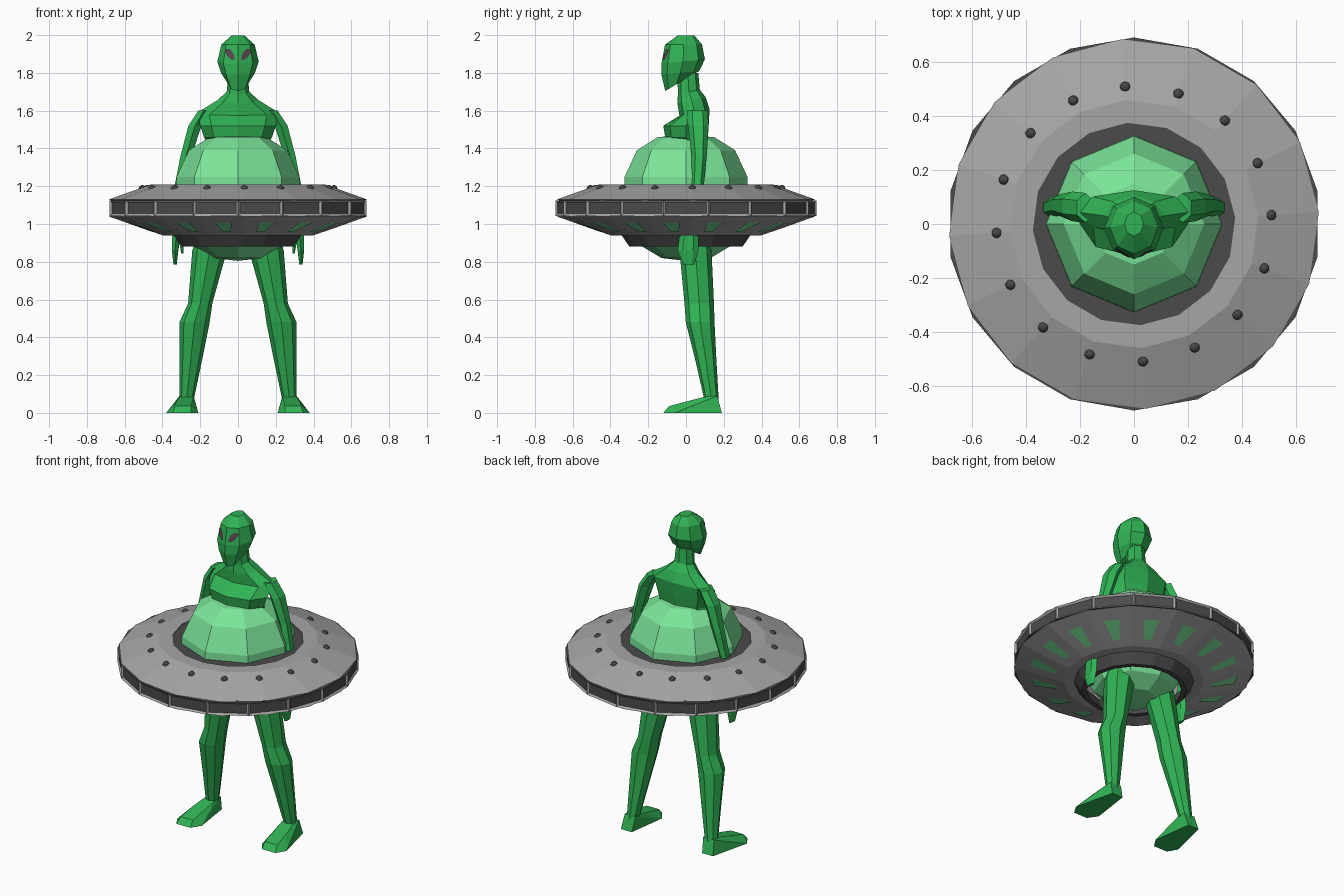
import bpy, bmesh, math
from mathutils import Vector
from mathutils.bvhtree import BVHTree

if "Cube" in bpy.data.objects:
    bpy.data.objects.remove(bpy.data.objects["Cube"])


def material(name, rgb):
    m = bpy.data.materials.new(name)
    m.diffuse_color = (*rgb, 1)
    m.use_nodes = True
    m.node_tree.nodes["Principled BSDF"].inputs["Base Color"].default_value = m.diffuse_color
    return m


SKIN = material("skin green", (0.03, 0.45, 0.09))
GLASS = material("pale green glass", (0.20, 0.78, 0.32))
METAL = material("grey metal", (0.38, 0.38, 0.38))
DARK = material("dark metal", (0.07, 0.07, 0.07))
EYE = material("eye plum", (0.10, 0.06, 0.08))


def finish(name, bm, *mats, fix=True):
    if fix:
        bmesh.ops.recalc_face_normals(bm, faces=bm.faces[:])
    me = bpy.data.meshes.new(name)
    bm.to_mesh(me)
    bm.free()
    for m in mats:
        me.materials.append(m)
    ob = bpy.data.objects.new(name, me)
    bpy.context.collection.objects.link(ob)
    return ob


def skin_rings(bm, rings, closed=False):
    """Bridge consecutive rings of vertices with quads."""
    n = len(rings[0])
    pairs = list(zip(rings, rings[1:]))
    if closed:
        pairs.append((rings[-1], rings[0]))
    faces = []
    for a, b in pairs:
        for i in range(n):
            j = (i + 1) % n
            faces.append(bm.faces.new((a[i], a[j], b[j], b[i])))
    return faces


def loft(bm, sections, n=8, side=1):
    """Sections are (x, y, z, rx, ry, tilt), tilt raises z towards the back."""
    rings = []
    for x, y, z, rx, ry, tilt in sections:
        ring = []
        for i in range(n):
            a = 2 * math.pi * i / n - math.pi / 2
            dy = ry * math.sin(a)
            ring.append(bm.verts.new((side * (x + rx * math.cos(a)), y + dy, z + tilt * dy)))
        rings.append(ring)
    skin_rings(bm, rings)
    bm.faces.new(rings[0])
    bm.faces.new(rings[-1])


def lathe(bm, profile, n, offset=0.0, closed=False):
    rings = []
    for r, z in profile:
        rings.append([bm.verts.new((r * math.cos(offset + 2 * math.pi * i / n),
                                    r * math.sin(offset + 2 * math.pi * i / n), z)) for i in range(n)])
    return skin_rings(bm, rings, closed)


# Saucer hull
TURN = math.radians(3.7)
bm = bmesh.new()
lathe(bm, [(.375, 1.19), (.375, 1.21), (.46, 1.21), (.685, 1.13), (.66, 1.12), (.66, 1.05),
           (.685, 1.04), (.40, .94), (.32, .94), (.32, 1.19)], 16, TURN, closed=True)
finish("saucer_hull", bm, METAL)

# Rim with framed recessed panels
bm = bmesh.new()
faces = lathe(bm, [(.655, 1.125), (.69, 1.125), (.69, 1.043), (.655, 1.043)], 18, math.pi / 2, closed=True)
bmesh.ops.recalc_face_normals(bm, faces=bm.faces[:])
outer = faces[18:36]
frame = bmesh.ops.inset_individual(bm, faces=outer, thickness=.016, depth=-.009)["faces"]
for f in frame:
    f.material_index = 1
finish("saucer_rim", bm, DARK, METAL, fix=False)

# Dark deck around the dome and skirt below
bm = bmesh.new()
lathe(bm, [(.376, 1.205), (.28, 1.205), (.28, 1.19), (.376, 1.19)], 16, TURN, closed=True)
finish("dome_collar", bm, DARK)
bm = bmesh.new()
lathe(bm, [(.345, .945), (.30, .88), (.27, .88), (.29, .945)], 16, TURN, closed=True)
finish("lower_skirt", bm, DARK)

# Glass bubble
bm = bmesh.new()
lathe(bm, [(.001, .805), (.13, .82), (.23, .88), (.30, 1.0), (.33, 1.13), (.325, 1.25),
           (.26, 1.39), (.15, 1.46), (.001, 1.47)], 8, math.pi / 2)
bmesh.ops.remove_doubles(bm, verts=bm.verts[:], dist=.003)
finish("glass_bubble", bm, GLASS)

# Rivet lamps on the upper hull
bm = bmesh.new()
for i in range(16):
    a = TURN + i * math.pi / 8
    made = bmesh.ops.create_icosphere(bm, subdivisions=2, radius=.02)["verts"]
    bmesh.ops.translate(bm, verts=made, vec=(.508 * math.cos(a), .508 * math.sin(a), 1.187))
finish("hull_lamps", bm, DARK)

# Window plates on the lower hull
bm = bmesh.new()
for i in range(16):
    a = TURN + (i + .5) * math.pi / 8
    out, along = Vector((math.cos(a), math.sin(a), 0)), Vector((-math.sin(a), math.cos(a), 0))
    pts = []
    for d, w in ((.45, -.02), (.45, .02), (.59, .045), (.59, -.045)):
        z = .94 + (d / math.cos(math.pi / 16) - .40) / .285 * .10 - .004
        pts.append(bm.verts.new(out * d + along * w + Vector((0, 0, z))))
    f = bm.faces.new(pts)
    f.normal_update()
    if f.normal.z > 0:
        f.normal_flip()
finish("hull_windows", bm, GLASS, fix=False)

# Torso and neck
bm = bmesh.new()
loft(bm, [(0, .05, .88, .17, .08, 0), (0, .05, 1.2, .14, .08, 0), (0, .04, 1.42, .16, .08, 0),
          (0, 0, 1.46, .18, .11, 0), (0, 0, 1.52, .20, .12, 0), (0, .045, 1.59, .215, .08, .2),
          (0, .03, 1.655, .11, .075, .2), (0, .015, 1.70, .06, .058, .2), (0, .01, 1.80, .05, .055, 0)])
finish("torso", bm, SKIN)

# Head
bm = bmesh.new()
loft(bm, [(0, -.05, 1.74, .052, .06, .6), (0, -.03, 1.80, .09, .10, .1), (0, -.015, 1.86, .11, .115, .1),
          (0, -.013, 1.95, .088, .098, 0), (0, 0, 1.997, .035, .045, 0)])
bmesh.ops.recalc_face_normals(bm, faces=bm.faces[:])
tree = BVHTree.FromBMesh(bm)
finish("head", bm, SKIN)

# Eyes laid on the face
bm = bmesh.new()
outline = ((.014, 1.872), (.030, 1.868), (.052, 1.885), (.066, 1.912), (.060, 1.927), (.040, 1.925), (.022, 1.902))
for side in (-1, 1):
    pts = []
    for x, z in outline:
        hit = tree.ray_cast(Vector((side * x, -1, z)), Vector((0, 1, 0)))[0]
        pts.append(bm.verts.new(hit + Vector((side * .002, -.005, 0))))
    f = bm.faces.new(pts)
    f.normal_update()
    if f.normal.y > 0:
        f.normal_flip()
finish("eyes", bm, EYE, fix=False)

# Limbs, one set per side
for side, tag in ((-1, "left"), (1, "right")):
    bm = bmesh.new()
    loft(bm, [(.18, .06, 1.60, .035, .055, 0), (.228, .065, 1.52, .04, .055, 0), (.275, .07, 1.36, .034, .04, 0),
              (.312, .06, 1.20, .028, .034, 0), (.33, .03, 1.0, .022, .028, 0)], 6, side)
    finish(tag + "_arm", bm, SKIN)

    bm = bmesh.new()
    loft(bm, [(.33, .03, 1.0, .022, .028, 0), (.328, .015, .93, .026, .05, 0),
              (.333, .01, .86, .02, .055, 0), (.333, .015, .785, .010, .03, 0)], 6, side)
    loft(bm, [(.315, -.01, .94, .014, .02, 0), (.30, -.025, .90, .012, .016, 0),
              (.295, -.03, .845, .006, .010, 0)], 6, side)
    finish(tag + "_hand", bm, SKIN)

    bm = bmesh.new()
    loft(bm, [(.13, .05, .94, .09, .08, 0), (.15, .05, .86, .092, .085, 0), (.20, .07, .58, .064, .078, 0),
              (.23, .075, .48, .08, .076, 0), (.25, .105, .28, .06, .056, 0), (.272, .135, .07, .038, .038, 0)],
         8, side)
    finish(tag + "_leg", bm, SKIN)

    bm = bmesh.new()
    for x, y, z in ((.235, .10, .085), (.31, .10, .085), (.235, .165, .09), (.31, .165, .09),
                    (.245, .19, 0), (.32, .19, 0), (.21, -.06, 0), (.38, -.06, 0),
                    (.25, -.12, 0), (.345, -.12, 0), (.25, -.09, .036), (.335, -.09, .036),
                    (.245, .02, .065), (.325, .02, .065)):
        bm.verts.new((side * x, y, z))
    bmesh.ops.convex_hull(bm, input=bm.verts[:])
    finish(tag + "_foot", bm, SKIN)
